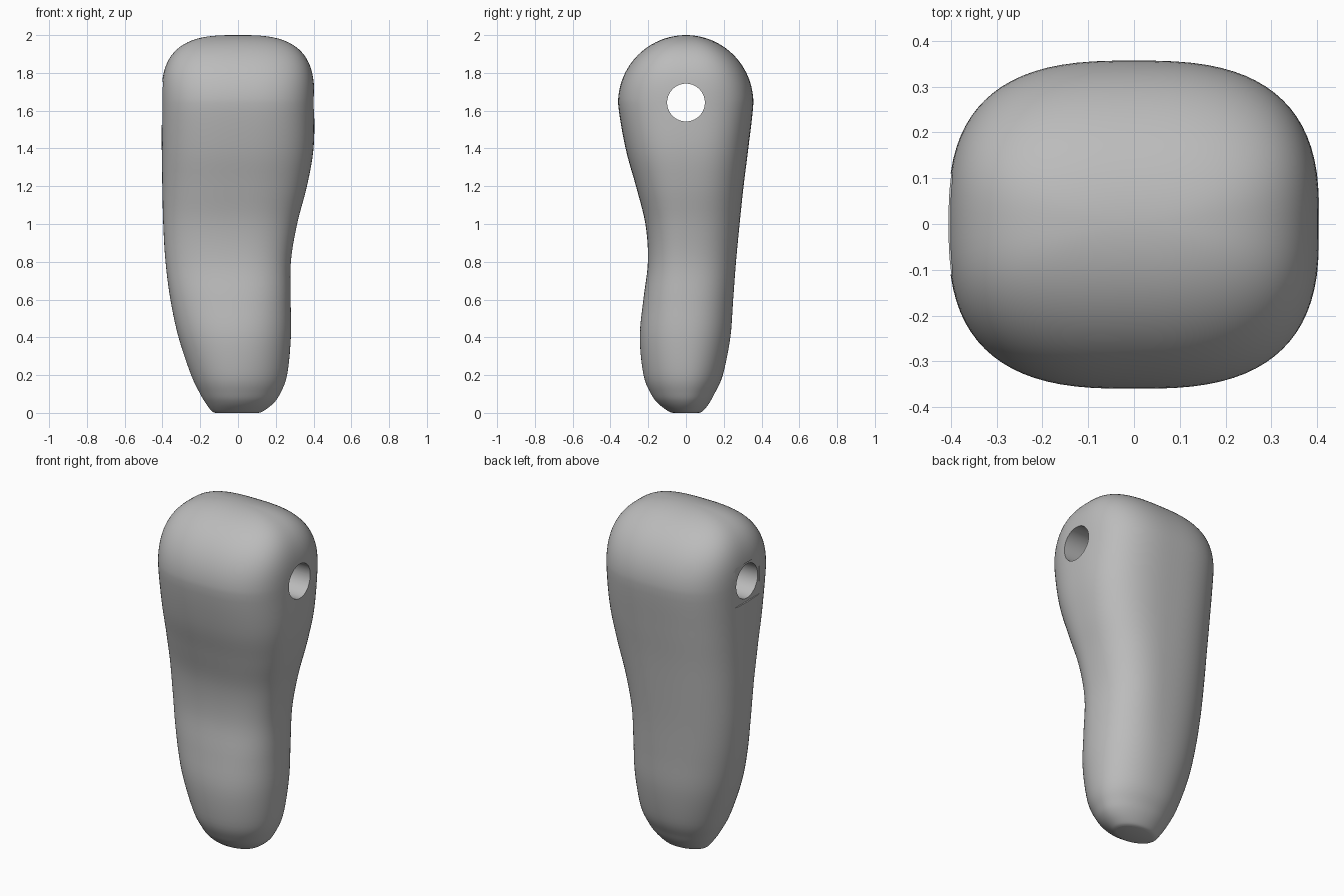
import bpy, bmesh, math
from mathutils import Vector, Matrix

cube = bpy.data.objects.get("Cube")
if cube:
    bpy.data.objects.remove(cube, do_unlink=True)

SIDES = 80
DOME_Z = 1.64

grey = bpy.data.materials.new("plain grey")
grey.use_nodes = True
colour = (0.5, 0.5, 0.5, 1)
grey.diffuse_color = colour
grey.node_tree.nodes["Principled BSDF"].inputs["Base Color"].default_value = colour

# Body stations: height, reach to -x, +x, front, back, squareness
stations = [Vector(s) for s in (
    (0.0, 0.12, 0.11, 0.07, 0.07, 2.0),
    (0.01, 0.14, 0.135, 0.095, 0.09, 2.0),
    (0.05, 0.17, 0.187, 0.148, 0.122, 2.0),
    (0.1, 0.2, 0.222, 0.185, 0.15, 2.05),
    (0.2, 0.248, 0.26, 0.225, 0.195, 2.1),
    (0.4, 0.315, 0.28, 0.245, 0.235, 2.2),
    (0.6, 0.358, 0.279, 0.226, 0.25, 2.3),
    (0.8, 0.384, 0.28, 0.202, 0.265, 2.4),
    (1.0, 0.396, 0.313, 0.215, 0.284, 2.5),
    (1.2, 0.401, 0.365, 0.265, 0.305, 2.6),
    (1.4, 0.404, 0.4, 0.32, 0.33, 2.7),
    (DOME_Z, 0.406, 0.405, 0.36, 0.357, 2.8),
)]


def blend(a, b, c, d, t):
    """Smooth curve from b to c with neighbours a and d."""
    return 0.5 * (2 * b + (c - a) * t + (2 * a - 5 * b + 4 * c - d) * t ** 2
                  + (3 * b - a - 3 * c + d) * t ** 3)


def body_rows():
    last = stations[-1]
    over = last.copy()
    over[0] += 0.2
    pts = [stations[0]] + stations + [over]
    rows = []
    for i in range(len(stations) - 1):
        rows += [blend(*pts[i:i + 4], k / 5) for k in range(5)]
    # Barrel-shaped dome on top
    for k in range(24):
        a = math.pi / 2 * k / 24
        s, c = math.sin(a), math.cos(a)
        across = (1 - s ** 3) ** (1 / 3)
        rows.append(Vector((DOME_Z + 0.36 * s, last[1] * across, last[2] * across,
                            last[3] * c, last[4] * c, last[5])))
    return rows


def ring(bm, row):
    z, left, right, front, back, power = row
    verts = []
    for i in range(SIDES):
        a = math.tau * (i + 0.5) / SIDES
        c, s = math.cos(a), math.sin(a)
        x = abs(c) ** (2 / power) * (right if c > 0 else -left)
        y = abs(s) ** (2 / power) * (back if s > 0 else -front)
        verts.append(bm.verts.new((x, y, z)))
    return verts


def add_object(name, bm):
    mesh = bpy.data.meshes.new(name)
    bmesh.ops.recalc_face_normals(bm, faces=bm.faces)
    bm.to_mesh(mesh)
    bm.free()
    mesh.materials.append(grey)
    obj = bpy.data.objects.new(name, mesh)
    bpy.context.collection.objects.link(obj)
    return obj


# Tapered grip body
bm = bmesh.new()
rings = [ring(bm, row) for row in body_rows()]
for low, high in zip(rings, rings[1:]):
    for i in range(SIDES):
        j = (i + 1) % SIDES
        bm.faces.new((low[i], low[j], high[j], high[i]))
bm.faces.new(rings[0][::-1])
peak = bm.verts.new((0, 0, 2))
for i in range(SIDES):
    bm.faces.new((rings[-1][i], rings[-1][(i + 1) % SIDES], peak))
body = add_object("grip_body", bm)

# Shallow square recess around the hole on the -x side
bm = bmesh.new()
bmesh.ops.create_cube(bm, size=1, matrix=Matrix.Translation((-0.497, 0, 1.64))
                      @ Matrix.Diagonal((0.2, 0.22, 0.23, 1)))
recess = add_object("recess_cutter", bm)

# Round hole through both sides
bm = bmesh.new()
bmesh.ops.create_cone(bm, cap_ends=True, segments=64, radius1=0.1, radius2=0.1, depth=2,
                      matrix=Matrix.Translation((0, 0, 1.643)) @ Matrix.Rotation(math.pi / 2, 4, "Y"))
hole = add_object("hole_cutter", bm)

bpy.context.view_layer.objects.active = body
for cutter in (recess, hole):
    cutter.hide_render = True
    mod = body.modifiers.new(cutter.name, "BOOLEAN")
    mod.operation = "DIFFERENCE"
    mod.solver = "EXACT"
    mod.object = cutter
    bpy.ops.object.modifier_apply(modifier=mod.name)
    bpy.data.objects.remove(cutter, do_unlink=True)

bpy.ops.object.select_all(action="DESELECT")
body.select_set(True)
bpy.ops.object.shade_smooth_by_angle(angle=math.radians(35))
